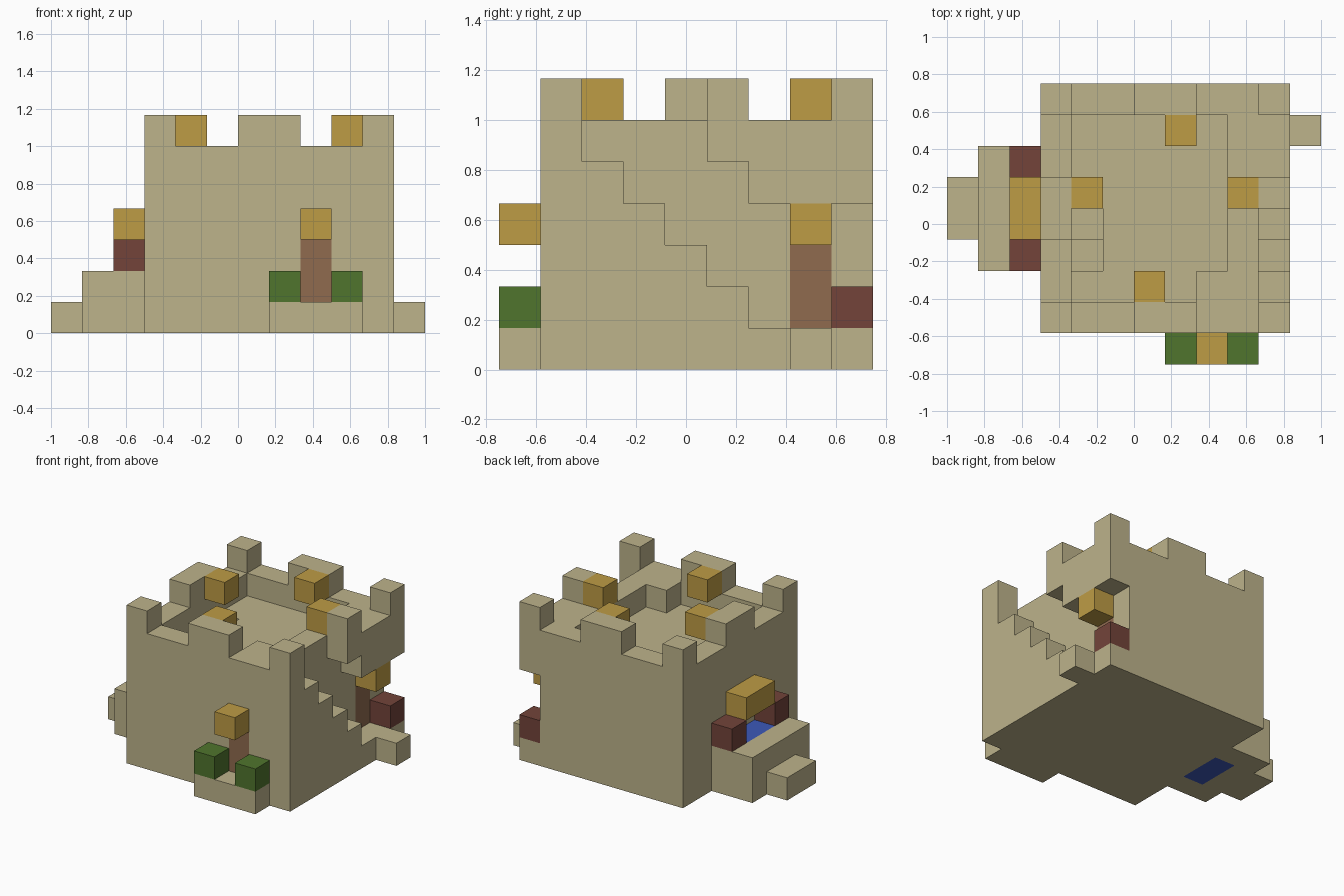
import bpy
import bmesh
from math import radians
from mathutils import Vector
from itertools import product

cube = bpy.data.objects.get("Cube")
if cube:
    bpy.data.objects.remove(cube, do_unlink=True)

UNIT = 1 / 6                       # edge of one building block
ORIGIN = Vector((-1, -0.75, 0))


def material(name, rgb):
    """Flat material from 0-255 display values."""
    def linear(c):
        c /= 255
        return c / 12.92 if c <= 0.04045 else ((c + 0.055) / 1.055) ** 2.4
    colour = (*[linear(c) for c in rgb], 1)
    mat = bpy.data.materials.new(name)
    mat.use_nodes = True
    mat.diffuse_color = colour
    bsdf = mat.node_tree.nodes["Principled BSDF"]
    bsdf.inputs["Base Color"].default_value = colour
    bsdf.inputs["Roughness"].default_value = 0.9
    return mat


sand = material("sandstone", (189, 179, 139))
gold = material("lamp_gold", (190, 156, 69))
red = material("dark_red", (115, 68, 58))
wood = material("door_brown", (144, 107, 79))
leaf = material("leaf_green", (80, 117, 45))
water = material("water_blue", (60, 88, 184))


def cells(x, y, z, nx=1, ny=1, nz=1):
    """Grid cells of a box that starts at x, y, z."""
    return set(product(range(x, x + nx), range(y, y + ny), range(z, z + nz)))


def build(name, blocks, mat):
    """Mesh only the outer faces of a set of cells."""
    bm = bmesh.new()
    for cell in sorted(blocks):
        for axis, side in product(range(3), (0, 1)):
            neighbour = list(cell)
            neighbour[axis] += 2 * side - 1
            if tuple(neighbour) in blocks:
                continue
            corners = []
            for a, b in ((0, 0), (1, 0), (1, 1), (0, 1)):
                p = Vector(cell)
                p[axis] += side
                p[(axis + 1) % 3] += a
                p[(axis + 2) % 3] += b
                corners.append(bm.verts.new(ORIGIN + p * UNIT))
            bm.faces.new(corners if side else corners[::-1])
    bmesh.ops.remove_doubles(bm, verts=bm.verts, dist=0.001)
    bmesh.ops.dissolve_limit(bm, angle_limit=radians(1),
                             verts=bm.verts, edges=bm.edges)
    mesh = bpy.data.meshes.new(name)
    bm.to_mesh(mesh)
    bm.free()
    mesh.materials.append(mat)
    obj = bpy.data.objects.new(name, mesh)
    bpy.context.collection.objects.link(obj)
    return obj


# Keep: solid block with a sunken roof behind the parapet
keep = cells(3, 1, 0, 8, 8, 6)
keep -= cells(4, 2, 5, 5, 6, 1)
keep |= cells(8, 2, 5)                       # landing at the top of the stairs

# Stairwell sunk into the roof
for step in range(3):
    keep -= cells(4, 3 + step, 4 - step, nz=step + 1)

# Outside staircase cut into the +x wall, with its overhang
for y in range(2, 9):
    bottom = max(7 - y, 1)
    ceiling = 6 if y < 5 else 5 if y == 5 else 4
    keep -= cells(10, y, bottom, nz=ceiling - bottom)

# Battlements
for x, y in product((3, 10), (1, 8)):
    keep |= cells(x, y, 6)
for y in (1, 8):
    keep |= cells(6, y, 6, nx=2)
keep |= cells(3, 4, 6, ny=2) | cells(10, 5, 6)

# Doors fill openings in the walls
front_door = cells(8, 1, 1, nz=2)
side_door = cells(9, 7, 1, nz=2)
keep -= front_door | side_door
build("keep", keep, sand)
build("front_door", front_door, wood)
build("side_door", side_door, wood)

# Terrace with a pool on the -x side
pool = cells(2, 4, 0, ny=2, nz=2)
build("pool", pool, water)
build("terrace", cells(1, 3, 0, 2, 4, 2) - pool, sand)
build("terrace_step", cells(0, 4, 0, ny=2), sand)
for name, y in (("front", 3), ("back", 6)):
    build("pool_post_" + name, cells(2, y, 2), red)
build("pool_lamp", cells(2, 4, 3, ny=2), gold)

# Front doorstep with bushes
build("front_doorstep", cells(7, 0, 0, nx=3), sand)
for name, x in (("right", 7), ("left", 9)):
    build("bush_" + name, cells(x, 0, 1), leaf)
build("front_door_lamp", cells(8, 0, 3), gold)

# Side entrance below the overhang
build("side_doorstep", cells(11, 7, 0), sand)
build("side_post", cells(10, 8, 1), red)
build("side_door_lamp", cells(10, 7, 3), gold)

# Lamps hung on the inside of the battlements
for name, x, y in (("right", 4, 5), ("left", 9, 5), ("back", 7, 7), ("front", 6, 2)):
    build("roof_lamp_" + name, cells(x, y, 6), gold)
